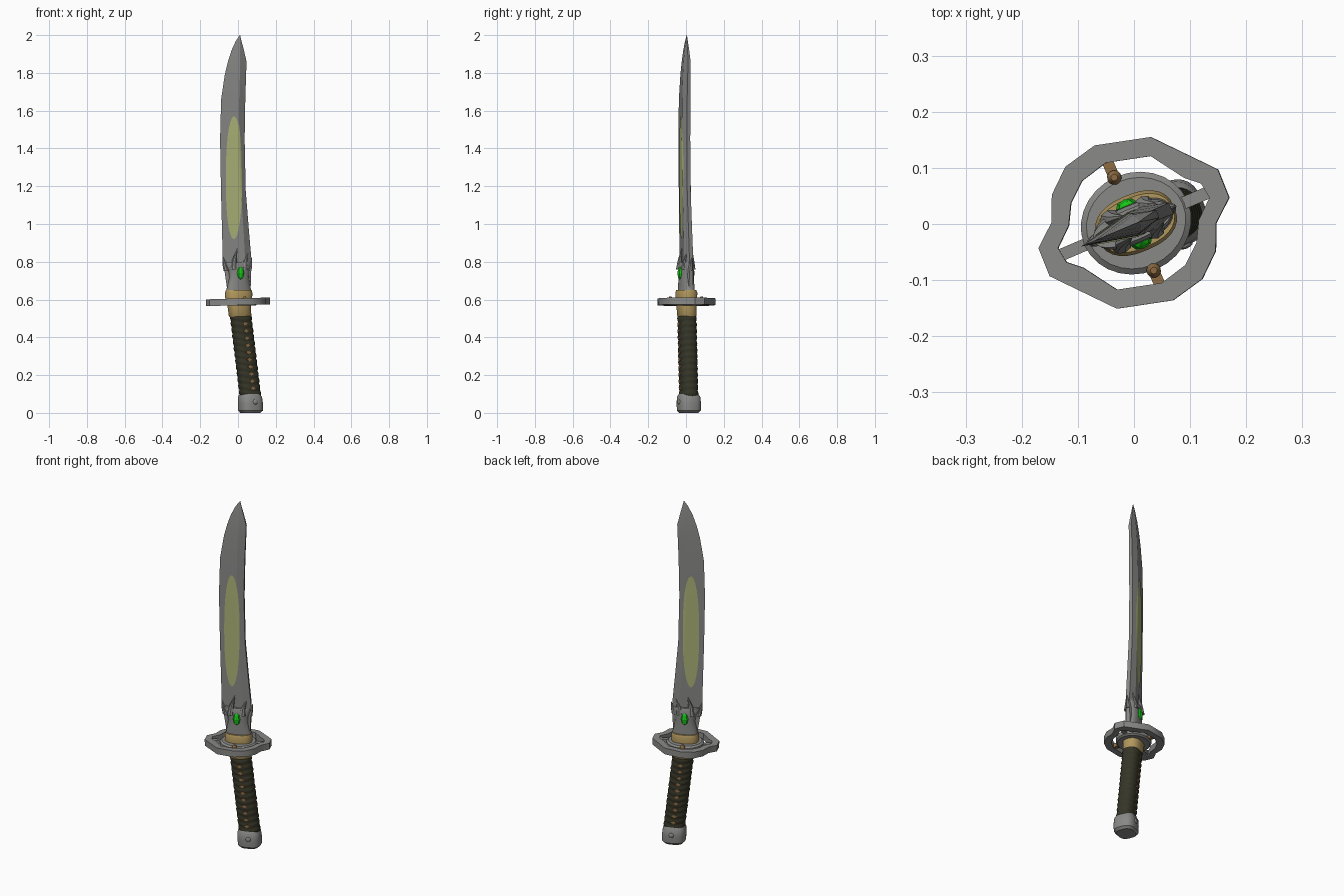
import bpy, bmesh
from math import cos, sin, pi, radians, copysign

if "Cube" in bpy.data.objects:
    bpy.data.objects.remove(bpy.data.objects["Cube"], do_unlink=True)

TURN = radians(23)  # the whole sword is turned about its vertical axis


def material(name, r, g, b):
    m = bpy.data.materials.new(name)
    m.use_nodes = True
    m.diffuse_color = (r, g, b, 1)
    m.node_tree.nodes["Principled BSDF"].inputs["Base Color"].default_value = (r, g, b, 1)
    return m


STEEL = material("steel grey", .25, .25, .245)
PATINA = material("pale yellow green", .42, .46, .19)
GOLD = material("old gold", .44, .31, .11)
WRAP = material("dark olive wrap", .035, .035, .02)
BRONZE = material("bronze brown", .27, .15, .06)
GEM = material("bright green", .01, .6, .01)


def finish(name, bm, mat, turn=TURN, angle=35):
    bmesh.ops.recalc_face_normals(bm, faces=bm.faces)
    me = bpy.data.meshes.new(name)
    bm.to_mesh(me)
    bm.free()
    me.materials.append(mat)
    ob = bpy.data.objects.new(name, me)
    bpy.context.collection.objects.link(ob)
    ob.rotation_euler.z = turn
    bpy.ops.object.select_all(action='DESELECT')
    ob.select_set(True)
    bpy.context.view_layer.objects.active = ob
    bpy.ops.object.shade_smooth_by_angle(angle=radians(angle))
    return ob


def loft(bm, rings, caps=True, closed=True):
    rows = [[bm.verts.new(p) for p in r] for r in rings]
    n = len(rows[0])
    for a, b in zip(rows, rows[1:]):
        for i in range(n if closed else n - 1):
            j = (i + 1) % n
            bm.faces.new((a[i], a[j], b[j], b[i]))
    if caps:
        bm.faces.new(rows[0])
        bm.faces.new(rows[-1])


def oval(z, u, v, ru, rv, n=28, power=2.4):
    e = 2 / power
    pts = []
    for i in range(n):
        c, s = cos(2 * pi * i / n), sin(2 * pi * i / n)
        pts.append((u + ru * copysign(abs(c) ** e, c), v + rv * copysign(abs(s) ** e, s), z))
    return pts


def turned(name, rings, mat, **kw):
    bm = bmesh.new()
    loft(bm, [oval(*r, **kw) for r in rings])
    return finish(name, bm, mat)


# Blade: height, cutting edge, ridge, spine, half thickness
STATIONS = [
    (.64, -.06, .02, .068, .024), (.82, -.088, .03, .072, .024),
    (.97, -.092, .022, .058, .023), (1.18, -.098, .008, .04, .022),
    (1.45, -.103, -.002, .034, .022), (1.66, -.097, -.002, .038, .021),
    (1.79, -.076, .003, .043, .019), (1.86, -.058, .006, .046, .016),
    (1.92, -.037, .008, .032, .011), (1.97, -.012, .01, .019, .005),
    (2.0, .01, .011, .012, .0006)]


def section(z):
    for a, b in zip(STATIONS, STATIONS[1:]):
        if z <= b[0]:
            f = (z - a[0]) / (b[0] - a[0])
            return [p + (q - p) * f for p, q in zip(a, b)][1:]


def half_thickness(u, z):
    edge, ridge, spine, t = section(z)
    if u < ridge:
        return t * (u - edge) / (ridge - edge)
    return t * (1 - .55 * (u - ridge) / (spine - ridge))


bm = bmesh.new()
loft(bm, [[(e, 0, z), (r, -t, z), (s, -t * .45, z), (s, t * .45, z), (r, t, z)]
          for z, e, r, s, t in STATIONS])
finish("blade", bm, STEEL, angle=20)

# Long oval patina on both blade faces
bm = bmesh.new()
for side in (-1, 1):
    rows = []
    for i in range(33):
        k = -cos(pi * i / 32)
        z = 1.245 + .325 * k
        w = .043 * max(1 - abs(k) ** 2.4, .001) ** .5
        us = [-.03 + w * (j / 5 - 1) for j in range(11)]
        rows.append([(u, side * (half_thickness(u, z) + .002), z) for u in us])
    loft(bm, rows, caps=False, closed=False)
finish("blade_patina", bm, PATINA)

# Flared blade collar with flame-shaped points
turned("blade_collar", [
    (.64, .005, 0, .07, .036), (.68, .003, 0, .062, .035), (.72, .004, 0, .055, .035),
    (.755, .002, 0, .06, .035), (.785, -.002, 0, .073, .034), (.80, -.003, 0, .074, .028)],
    STEEL)


def spike(name, base, mid, tip, r):
    turned(name, [(base[2], base[0], base[1], r, r * .8), (mid[2], mid[0], mid[1], r * .7, r * .6),
                  (tip[2], tip[0], tip[1], .001, .001)], STEEL, n=8, power=2)


spike("collar_edge_point", (-.066, 0, .75), (-.078, 0, .79), (-.088, 0, .83), .017)
spike("collar_spine_point", (.06, 0, .75), (.07, 0, .785), (.08, 0, .82), .017)
for side, label in ((-1, "front"), (1, "back")):
    spike(label + "_collar_tall_flame", (-.035, side * .026, .76), (-.03, side * .022, .81),
          (-.012, side * .02, .87), .019)
    spike(label + "_collar_short_flame", (.03, side * .026, .76), (.032, side * .023, .80),
          (.05, side * .018, .845), .018)
    # Faceted gem
    bm = bmesh.new()
    bmesh.ops.create_uvsphere(bm, u_segments=8, v_segments=4, radius=1)
    for p in bm.verts:
        p.co = (p.co.x * .02, side * .035 + p.co.y * .012, .74 + p.co.z * .034)
    finish(label + "_gem", bm, GEM, angle=10)

# Gold ferrules above and below the guard
turned("upper_ferrule", [(.595, .004, 0, .072, .05), (.635, .004, 0, .074, .052),
                         (.65, .004, 0, .07, .046)], GOLD)
turned("lower_ferrule", [(.508, .012, 0, .056, .043), (.515, .012, 0, .06, .047),
                         (.57, .006, 0, .062, .049), (.58, .006, 0, .062, .049)], GOLD)

# Openwork guard: lobed ring, two-fold symmetric
OUTER = [(.17, .045), (.15, .095), (.115, .112), (.03, .153),
         (-.07, .138), (-.122, .1), (-.146, .05), (-.147, 0)]
INNER = [(.135, .045), (.12, .07), (.09, .08), (.03, .119),
         (-.05, .107), (-.092, .075), (-.112, .035), (-.116, -.005)]


def outline(half, z):
    return [(s * x, s * y, z) for s in (1, -1) for x, y in half]


bm = bmesh.new()
lo, hi = -.018, .018
loft(bm, [outline(INNER, lo), outline(OUTER, lo), outline(OUTER, hi), outline(INNER, hi),
          outline(INNER, lo)], caps=False)
bmesh.ops.remove_doubles(bm, verts=bm.verts, dist=.0001)
ring = finish("guard_ring", bm, STEEL, turn=0)
ring.location = (0, .002, .588)
ring.rotation_euler.y = radians(-1.7)

turned("guard_hub", [(.568, .004, 0, .09, .082), (.575, .004, 0, .1, .09),
                     (.595, .004, 0, .1, .09), (.603, .004, 0, .09, .08)], STEEL, power=2)

# Spokes: steel along the blade plane, bronze across it
for s in (-1, 1):
    for name, mat, u, v, lu, lv in (("steel_spoke", STEEL, .12, 0, .07, .022),
                                    ("bronze_spoke", BRONZE, 0, .102, .02, .035)):
        bm = bmesh.new()
        bmesh.ops.create_cube(bm, size=1)
        for p in bm.verts:
            p.co = (s * u + p.co.x * lu, s * v + p.co.y * lv, .586 + s * u * .03 + p.co.z * .022)
        finish(name, bm, mat)
    turned("bronze_knob", [(.575, 0, s * .09, .013, .013), (.605, 0, s * .09, .013, .013),
                           (.615, 0, s * .09, .006, .006)], BRONZE, n=12, power=2)


# Wrapped grip, leaning toward the spine side
def axis(z):
    f = (.55 - z) / .45
    return .01 + .054 * f, -.012 * f


bm = bmesh.new()
rings = []
TURNS = 13
for i in range(TURNS * 4 + 1):
    z = .085 + .43 * i / (TURNS * 4)
    u, v = axis(z)
    bulge = (0, .0028, .004, .0028)[i % 4]
    # each turn of cord dips in a V at the middle of the faces
    rings.append([(x, y, h + .012 * (abs(x - u) / .057 - .5))
                  for x, y, h in oval(z, u, v, .054 + bulge, .044 + bulge)])
loft(bm, rings)
finish("grip_wrap", bm, WRAP, angle=50)

# Diamond openings down both faces of the grip
bm = bmesh.new()
for side in (-1, 1):
    for i in range(10):
        z = .13 + .038 * i
        u, v = axis(z)
        y = v + side * .0495
        flat = [(u - .015, z), (u, z - .01), (u + .015, z), (u, z + .01)]
        loft(bm, [[(a, y - side * .008, b) for a, b in flat], [(a, y, b) for a, b in flat]])
finish("grip_diamonds", bm, BRONZE)

# Pommel cap with a small stud on each face
turned("pommel", [(0, .066, -.012, .05, .048), (.012, .067, -.012, .062, .058),
                  (.05, .066, -.012, .063, .06), (.085, .064, -.012, .06, .057),
                  (.1, .063, -.012, .05, .048)], STEEL, power=2.8)
for side in (-1, 1):
    bm = bmesh.new()
    bmesh.ops.create_uvsphere(bm, u_segments=12, v_segments=6, radius=.014)
    for p in bm.verts:
        p.co = (p.co.x + .07, p.co.y * .5 - .012 + side * .058, p.co.z + .058)
    finish("pommel_stud", bm, STEEL)
